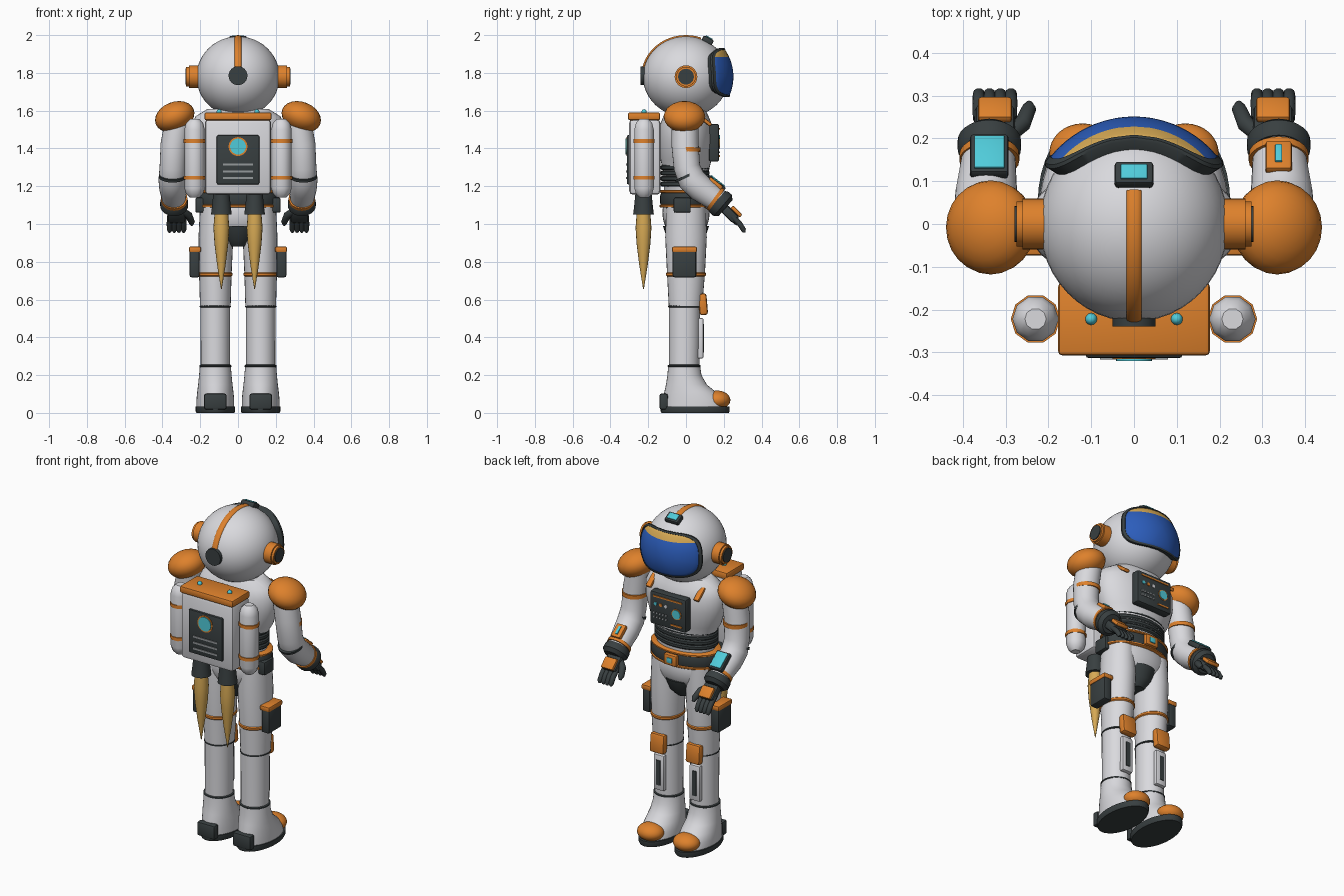
import bpy, bmesh, math
from mathutils import Vector, Matrix

cube = bpy.data.objects.get("Cube")
if cube:
    bpy.data.objects.remove(cube, do_unlink=True)


def material(name, r, g, b):
    m = bpy.data.materials.new(name)
    m.use_nodes = True
    m.diffuse_color = (r, g, b, 1)
    m.node_tree.nodes["Principled BSDF"].inputs["Base Color"].default_value = (r, g, b, 1)
    return m


WHITE = material("suit white", .70, .70, .73)
ORANGE = material("orange trim", .73, .22, .025)
DARK = material("dark rubber", .04, .05, .052)
BLUE = material("visor blue", .025, .11, .5)
GOLD = material("gold", .68, .4, .09)
CYAN = material("cyan light", .08, .6, .7)
GREY = material("vent grey", .3, .32, .33)


def finish(name, bm, *mats):
    """Turn a bmesh into an object, smooth except at hard edges."""
    bmesh.ops.recalc_face_normals(bm, faces=bm.faces)
    for f in bm.faces:
        f.smooth = True
    for e in bm.edges:
        e.smooth = e.calc_face_angle(0) < math.radians(38)
    me = bpy.data.meshes.new(name)
    bm.to_mesh(me)
    bm.free()
    for m in mats:
        me.materials.append(m)
    ob = bpy.data.objects.new(name, me)
    bpy.context.collection.objects.link(ob)
    return ob


def box(name, mat, loc, size, tilt=0, bevel=.008):
    bm = bmesh.new()
    bmesh.ops.create_cube(bm, size=1)
    bmesh.ops.scale(bm, vec=size, verts=bm.verts)
    if bevel:
        bmesh.ops.bevel(bm, geom=bm.edges[:], offset=min(bevel, min(size) * .4),
                        segments=2, profile=.5, affect='EDGES')
    bm.transform(Matrix.Translation(loc) @ Matrix.Rotation(math.radians(tilt), 4, 'X'))
    return finish(name, bm, mat)


def ball(name, mat, loc, radii, roll=0, seg=32):
    bm = bmesh.new()
    bmesh.ops.create_uvsphere(bm, u_segments=seg, v_segments=seg // 2, radius=1)
    bmesh.ops.scale(bm, vec=radii, verts=bm.verts)
    bm.transform(Matrix.Translation(loc) @ Matrix.Rotation(math.radians(roll), 4, 'Y'))
    return finish(name, bm, mat)


def loft(name, mat, rings, seg=28, flat=False):
    """Skin elliptical rings (x, y, z, rx[, ry]); flat keeps them level."""
    bm = bmesh.new()
    centres = [Vector(r[:3]) for r in rings]
    loops = []
    for i, r in enumerate(rings):
        t = centres[min(i + 1, len(rings) - 1)] - centres[max(i - 1, 0)]
        t = Vector((0, 0, 1)) if flat else t.normalized()
        ref = Vector((0, 1, 0)) if abs(t.x) > .9 else Vector((1, 0, 0))
        u = (ref - t * ref.dot(t)).normalized()
        v = t.cross(u)
        loops.append([bm.verts.new(centres[i] + u * r[3] * math.cos(a) + v * r[-1] * math.sin(a))
                      for a in (math.tau * k / seg for k in range(seg))])
    for a, b in zip(loops, loops[1:]):
        for k in range(seg):
            bm.faces.new((a[k], a[k - 1], b[k - 1], b[k]))
    bm.faces.new(loops[0])
    bm.faces.new(loops[-1])
    return finish(name, bm, mat)


def rod(name, mat, p, q, r, r2=None, seg=24):
    return loft(name, mat, [(*p, r), (*q, r if r2 is None else r2)], seg)


def band(name, mat, c, rx, ry, h):
    """Level belt with softened edges."""
    x, y, z = c
    return loft(name, mat, [(x, y, z - h / 2, rx - .006, ry - .006), (x, y, z - h / 4, rx, ry),
                            (x, y, z + h / 4, rx, ry), (x, y, z + h / 2, rx - .006, ry - .006)], 32, True)


# Helmet
HZ = 1.78
ball("helmet", WHITE, (0, 0, HZ), (.22, .228, .213), seg=48)
arc = [math.radians(70 + 7 * k) for k in range(15)]
loft("helmet_crest", ORANGE, [(0, .229 * math.cos(a), HZ + .212 * math.sin(a), .018, .008) for a in arc], 12)
rod("helmet_back_cap", DARK, (0, -.2, HZ + .005), (0, -.24, HZ + .005), .05)
box("helmet_lamp_case", DARK, (0, .115, 1.972), (.09, .06, .03), -28)
box("helmet_lamp", CYAN, (0, .122, 1.986), (.062, .038, .008), -28, .002)


def visor_skin(name, layers, cut, *mats):
    """Rounded-rectangle patch around the helmet from (scale, radius) loops."""
    bm, n, loops = bmesh.new(), 64, []
    for k, r in layers:
        loop = []
        for i in range(n):
            c, s = math.cos(math.tau * i / n), math.sin(math.tau * i / n)
            az = math.radians(57) * k * math.copysign(abs(c) ** .55, c)
            el = math.radians(6) + math.radians(32) * k * math.copysign(abs(s) ** .55, s)
            loop.append(bm.verts.new((r * math.sin(az) * math.cos(el), r * math.cos(az) * math.cos(el),
                                      HZ + r * math.sin(el))))
        loops.append(loop)
    for a, b in zip(loops, loops[1:]):
        for i in range(n):
            bm.faces.new((a[i], a[i - 1], b[i - 1], b[i]))
    if cut:
        bm.faces.new(loops[-1])
        bmesh.ops.bisect_plane(bm, geom=bm.verts[:] + bm.edges[:] + bm.faces[:],
                               plane_co=(0, 0, cut), plane_no=(0, 0, 1))
        for f in bm.faces:
            f.material_index = int(f.calc_center_median().z > cut)
    return finish(name, bm, *mats)


visor_skin("visor_frame", [(1, .2), (1, .248), (.97, .254), (.9, .254), (.88, .24)], 0, DARK)
visor_skin("visor_glass", [(.91, .25)] + [(.9 - .1 * k, .251) for k in range(9)] + [(.02, .251)], 1.885, BLUE, GOLD)

# Torso, ribbed waist, belt and pelvis
loft("torso", WHITE, [(0, 0, z, rx, ry) for z, rx, ry in (
    (1.14, .175, .115), (1.28, .185, .12), (1.34, .22, .135), (1.44, .25, .145),
    (1.52, .25, .14), (1.57, .225, .12), (1.61, .16, .1))], 36, True)
for k in range(4):
    band("waist_rib", DARK, (0, -.005, 1.212 + .029 * k), .195, .13, .028)
band("belt", DARK, (0, 0, 1.13), .212, .137, .075)
for z in (1.172, 1.095):
    band("belt_trim", ORANGE, (0, 0, z), .214, .14, .016)
box("buckle", ORANGE, (0, .142, 1.13), (.085, .03, .065))
box("buckle_light", CYAN, (0, .158, 1.13), (.035, .008, .03), 0, .002)
ball("pelvis", WHITE, (0, 0, 1.06), (.2, .125, .15))
loft("crotch_guard", DARK, [(0, 0, .88, .05, .06), (0, 0, .92, .085, .1), (0, 0, .99, .12, .122)], 28, True)

# Chest control panel
box("chest_panel", DARK, (0, .148, 1.43), (.24, .055, .2), 0, .012)
box("panel_top_stripe", ORANGE, (0, .177, 1.505), (.19, .006, .009), 0, 0)
box("panel_low_stripe", ORANGE, (-.06, .177, 1.36), (.075, .006, .009), 0, 0)
rod("panel_dial_rim", ORANGE, (-.06, .17, 1.43), (-.06, .178, 1.43), .032)
rod("panel_dial", CYAN, (-.06, .17, 1.43), (-.06, .181, 1.43), .027)
for k, m in enumerate((CYAN, ORANGE, WHITE)):
    rod("panel_button", m, (.08 - .035 * k, .17, 1.46), (.08 - .035 * k, .18, 1.46), .01, seg=12)
for row in range(2):
    for k in range(5):
        box("panel_key", GREY, (.09 - .02 * k, .177, 1.405 - .025 * row), (.011, .006, .009), 0, 0)

# Backpack
box("backpack", WHITE, (0, -.218, 1.355), (.35, .165, .4), 0, .02)
box("backpack_lid", ORANGE, (0, -.222, 1.57), (.355, .17, .042), 0, .01)
box("back_panel", DARK, (0, -.303, 1.34), (.225, .02, .26), 0, .006)
rod("back_dial_rim", ORANGE, (0, -.3, 1.41), (0, -.316, 1.41), .05)
rod("back_dial", CYAN, (0, -.3, 1.41), (0, -.32, 1.41), .042)
for k in range(3):
    box("back_vent", GREY, (0, -.314, 1.315 - .036 * k), (.16, .006, .011), 0, 0)

for s, side in ((1, "left_"), (-1, "right_")):
    def part(n):
        return side + n

    # Earpieces and shoulder pads
    rod(part("ear_ring"), ORANGE, (s * .19, 0, HZ), (s * .26, 0, HZ), .06)
    rod(part("ear_rim"), ORANGE, (s * .25, 0, HZ), (s * .274, 0, HZ), .052)
    rod(part("ear_cap"), DARK, (s * .25, 0, HZ), (s * .279, 0, HZ), .042)
    ball(part("shoulder_pad"), ORANGE, (s * .335, -.008, 1.568), (.108, .11, .078), s * 22, 24)
    box(part("shoulder_strap"), ORANGE, (s * .16, .098, 1.55), (.035, .09, .02), -38)

    # Tanks, thrusters and flames
    tx, ty = s * .23, -.222
    loft(part("tank"), WHITE, [(tx, ty, z, r) for z, r in (
        (1.14, .025), (1.16, .045), (1.19, .054), (1.5, .054), (1.535, .045), (1.555, .025))], 10)
    for z in (1.245, 1.44):
        rod(part("tank_band"), ORANGE, (tx, ty, z - .01), (tx, ty, z + .01), .058, seg=10)
    ball(part("lid_stud"), CYAN, (s * .1, -.222, 1.592), (.014, .014, .016), 0, 12)
    fx = s * .088
    loft(part("thruster"), DARK, [(fx, -.225, 1.05, .055), (fx, -.225, 1.09, .05), (fx, -.225, 1.17, .042)])
    loft(part("flame"), GOLD, [(fx, -.225, z, r) for z, r in (
        (.655, .002), (.78, .022), (.9, .037), (.98, .042), (1.06, .036))], 16)

    # Arm
    ax = s * .338
    loft(part("arm"), WHITE, [(s * .315, -.005, 1.56, .07), (ax, -.005, 1.42, .072), (s * .345, .005, 1.3, .07),
                              (s * .347, .03, 1.235, .074), (s * .345, .075, 1.19, .072), (ax, .18, 1.115, .06)])
    rod(part("upper_arm_band"), ORANGE, (ax, .003, 1.385), (ax, .004, 1.408), .073)
    rod(part("elbow_ring"), DARK, (s * .346, .008, 1.263), (s * .346, .014, 1.25), .0735)
    rod(part("wrist_band"), ORANGE, (ax, .148, 1.137), (ax, .163, 1.126), .07)
    loft(part("cuff"), DARK, [(ax, .163, 1.126, .066), (ax, .175, 1.115, .074),
                              (ax, .195, 1.098, .074), (ax, .21, 1.085, .055)])
    if s < 0:
        box("forearm_screen_case", DARK, (ax, .158, 1.215), (.09, .115, .03), -38)
        box("forearm_screen", CYAN, (ax, .168, 1.228), (.07, .095, .008), -38, .002)
    else:
        box("forearm_plate", ORANGE, (ax, .155, 1.213), (.062, .085, .03), -38)
        box("forearm_light", CYAN, (ax, .165, 1.226), (.016, .05, .008), -38, .002)

    # Gloved hand
    hx = s * .325
    box(part("palm"), DARK, (hx, .232, 1.053), (.095, .1, .05), -45, .015)
    box(part("hand_plate"), ORANGE, (hx, .267, 1.066), (.08, .07, .022), -45)
    for k in range(4):
        x = hx + (k - 1.5) * .025
        loft(part("finger"), DARK, [(x, .245, 1.04, .014), (x, .285, 1.0, .015),
                                    (x, .305, .968, .014), (x, .308, .955, .007)], 10)
    loft(part("thumb"), DARK, [(hx - s * .03, .205, 1.07, .018), (hx - s * .065, .235, 1.045, .02),
                               (hx - s * .08, .27, 1.01, .017), (hx - s * .08, .282, .995, .008)], 12)

    # Leg
    lx = s * .12
    loft(part("thigh"), WHITE, [(s * .115, 0, 1.1, .086, .105), (s * .117, 0, .93, .092, .11),
                                (lx, 0, .73, .086, .1), (lx, -.003, .56, .081, .088)], 28, True)
    band(part("thigh_band"), ORANGE, (lx, 0, .733), .091, .106, .022)
    loft(part("shin"), WHITE, [(lx, -.008, .58, .079, .083), (lx, -.008, .4, .078, .082),
                               (lx, -.01, .22, .077, .08)], 28, True)
    band(part("knee_ring"), DARK, (lx, -.004, .563), .083, .09, .012)
    box(part("knee_pad"), ORANGE, (lx, .09, .575), (.095, .045, .115), 5, .014)
    box(part("shin_plate"), WHITE, (lx, .077, .395), (.07, .03, .215))
    box(part("shin_stripe"), DARK, (lx, .093, .395), (.026, .006, .15), 0, 0)
    box(part("thigh_pocket"), DARK, (s * .23, -.008, .79), (.052, .125, .145), 0, .01)
    box(part("pocket_lid"), ORANGE, (s * .228, -.008, .865), (.064, .132, .03))
    box(part("belt_pouch"), DARK, (s * .195, -.02, 1.1), (.06, .09, .08))

    # Boot
    loft(part("boot"), WHITE, [(lx, y, z, rx, ry) for y, z, rx, ry in (
        (.045, .025, .1, .168), (.04, .07, .1, .16), (.022, .11, .096, .137),
        (.002, .15, .091, .108), (-.008, .2, .086, .09), (-.01, .25, .082, .085))], 32, True)
    loft(part("sole"), DARK, [(lx, .048, 0, .1, .178), (lx, .048, .01, .105, .183),
                              (lx, .048, .034, .105, .183)], 32, True)
    band(part("ankle_ring"), DARK, (lx, -.01, .248), .085, .087, .014)
    ball(part("toe_cap"), ORANGE, (lx, .165, .068), (.078, .07, .05))
    box(part("heel_block"), DARK, (lx, -.118, .06), (.12, .045, .085), 0, .012)
